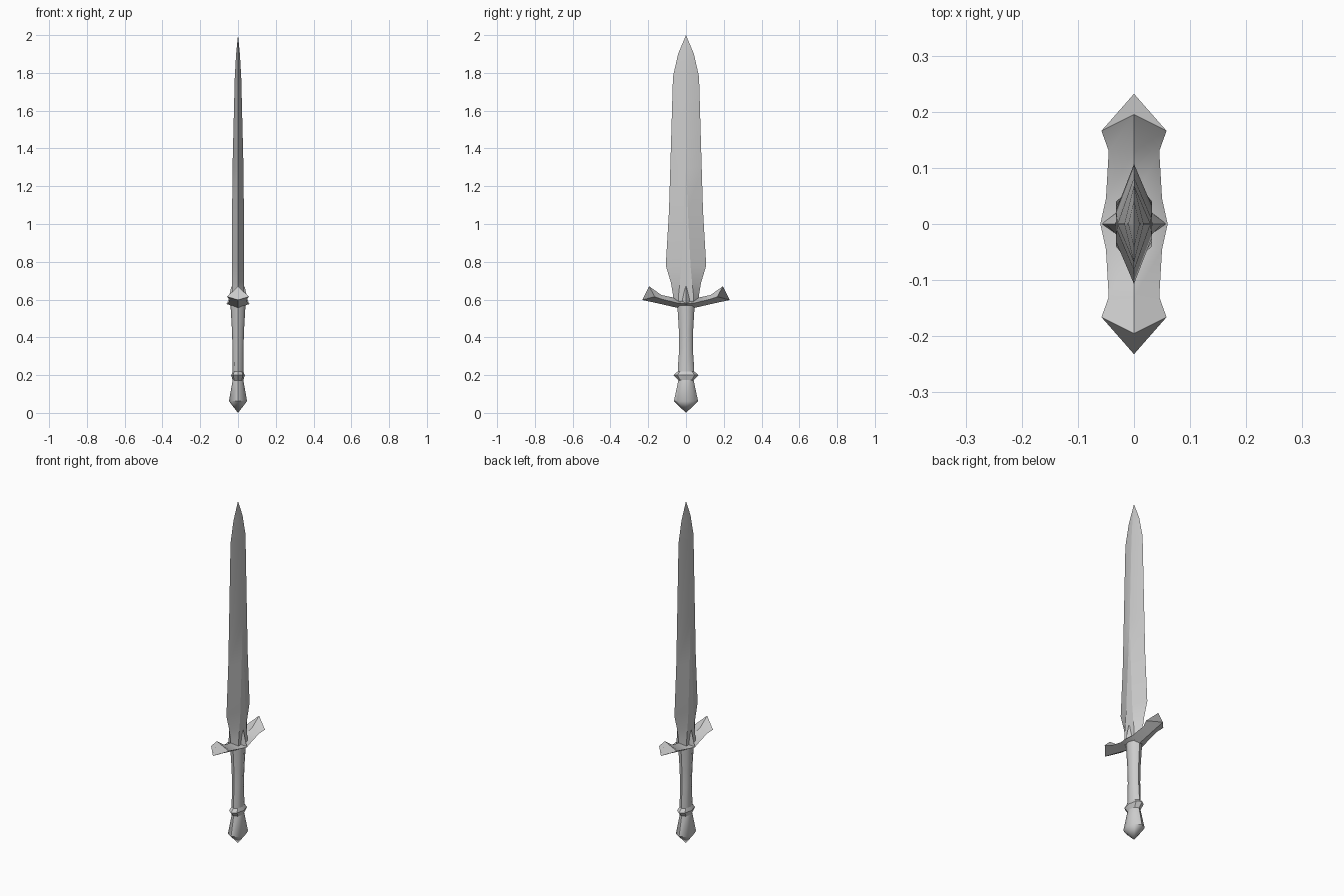
import bpy, bmesh
from math import sin, cos, pi, radians

if "Cube" in bpy.data.objects:
    bpy.data.objects.remove(bpy.data.objects["Cube"])


def loft(name, rings, angle):
    """Skin a list of equal-length vertex rings and cap both ends."""
    bm = bmesh.new()
    loops = [[bm.verts.new(p) for p in ring] for ring in rings]
    n = len(loops[0])
    for a, b in zip(loops, loops[1:]):
        for i in range(n):
            j = (i + 1) % n
            bm.faces.new((a[i], a[j], b[j], b[i]))
    bm.faces.new(loops[0][::-1])
    bm.faces.new(loops[-1])
    bmesh.ops.remove_doubles(bm, verts=bm.verts, dist=1e-5)
    bmesh.ops.recalc_face_normals(bm, faces=bm.faces)
    mesh = bpy.data.meshes.new(name)
    bm.to_mesh(mesh)
    bm.free()
    ob = bpy.data.objects.new(name, mesh)
    bpy.context.collection.objects.link(ob)
    bpy.ops.object.select_all(action='DESELECT')
    ob.select_set(True)
    bpy.context.view_layer.objects.active = ob
    if angle:
        bpy.ops.object.shade_smooth_by_angle(angle=radians(angle))
    return ob


def oval(z, rx, ry, n=8):
    return [(rx * cos(2 * pi * i / n), ry * sin(2 * pi * i / n), z) for i in range(n)]


def blade_ring(z, hx, hy, flat):
    return [(0, -hy, z), (hx, -flat, z), (hx, flat, z),
            (0, hy, z), (-hx, flat, z), (-hx, -flat, z)]


# Blade: flat-centred section at the base, running into a ridge and a point
blade = [(0.57, 0.032, 0.066, 0.040), (0.62, 0.032, 0.068, 0.040),
         (0.69, 0.032, 0.080, 0.032), (0.78, 0.032, 0.107, 0.024),
         (1.07, 0.031, 0.090, 0.010), (1.30, 0.029, 0.083, 0.001),
         (1.78, 0.017, 0.069, 0.001), (1.90, 0.010, 0.042, 0.0005),
         (2.00, 0.000, 0.000, 0.000)]
loft("blade", [blade_ring(*s) for s in blade], 20)

# Cross guard: diamond sections (top y, z / side y, z, half width / bottom y, z)
arm = [(0.000, 0.600, 0.000, 0.578, 0.060, 0.000, 0.550),
       (0.045, 0.606, 0.045, 0.582, 0.050, 0.045, 0.556),
       (0.130, 0.624, 0.130, 0.602, 0.045, 0.145, 0.579),
       (0.195, 0.670, 0.166, 0.615, 0.058, 0.232, 0.598)]


def guard_ring(s, side):
    ty, tz, sy, sz, hx, by, bz = s
    return [(0, side * ty, tz), (hx, side * sy, sz),
            (0, side * by, bz), (-hx, side * sy, sz)]


rings = [guard_ring(s, -1) for s in arm[:0:-1]] + [guard_ring(s, 1) for s in arm]
loft("cross_guard", rings, 50)

# Small pointed tongues rising from the guard over both blade faces
for label, s in (("right", 1), ("left", -1)):
    base = [(s * 0.020, -0.030, 0.575), (s * 0.058, 0, 0.575), (s * 0.020, 0.030, 0.575)]
    tip = [(s * 0.034, 0, 0.67)] * 3
    bm_name = "guard_tongue_" + label
    loft(bm_name, [base, [(s * 0.028, -0.022, 0.605), (s * 0.050, 0, 0.605),
                          (s * 0.028, 0.022, 0.605)],
                   [(x + s * d * 0.001, y + k * 0.001, z)
                    for (x, y, z), d, k in zip(tip, (-1, 1, -1), (-1, 0, 1))]], 30)

# Grip with a waisted middle
grip = [(0.19, 0.028, 0.044), (0.24, 0.028, 0.043), (0.34, 0.029, 0.036),
        (0.44, 0.032, 0.038), (0.54, 0.038, 0.044), (0.575, 0.040, 0.046)]
loft("grip", [oval(*s) for s in grip], 50)

# Ring between grip and pommel, kicked up at its edges
collar = [(0.172, 0.028, 0.040), (0.200, 0.036, 0.066), (0.222, 0.027, 0.041)]
loft("grip_collar", [oval(*s) for s in collar], 35)

# Pommel: flared and pointed at the bottom
pommel = [(0.00, 0.000, 0.000), (0.062, 0.048, 0.064), (0.175, 0.028, 0.040)]
loft("pommel", [oval(*s) for s in pommel], 50)
